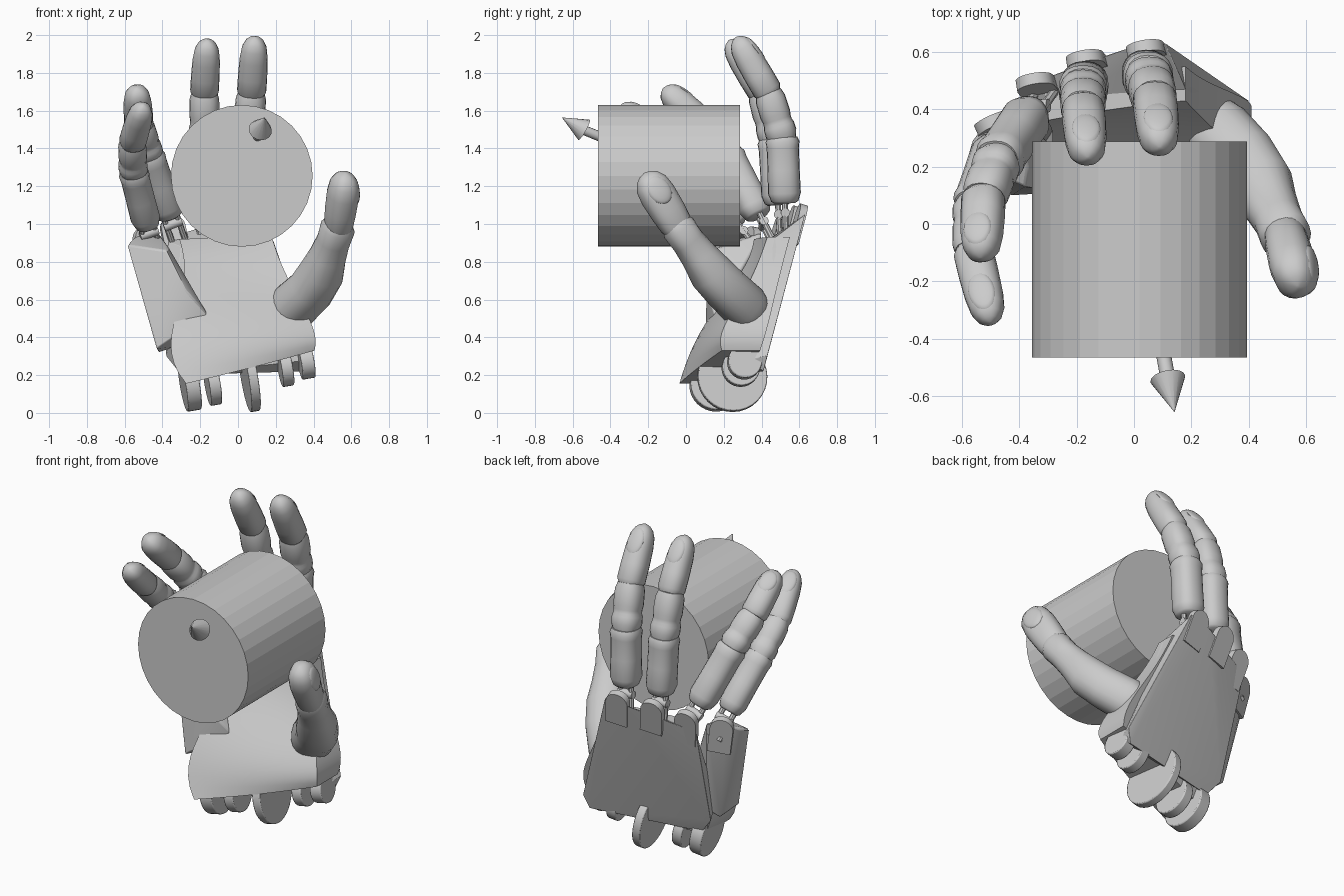
import bpy, bmesh, math
from mathutils import Vector as V

if "Cube" in bpy.data.objects:
    bpy.data.objects.remove(bpy.data.objects["Cube"])


def finish(name, bm, bevel=0.0, smooth=None, segs=2):
    bmesh.ops.recalc_face_normals(bm, faces=bm.faces)
    me = bpy.data.meshes.new(name)
    bm.to_mesh(me)
    bm.free()
    ob = bpy.data.objects.new(name, me)
    bpy.context.collection.objects.link(ob)
    if bevel:
        m = ob.modifiers.new("bevel", "BEVEL")
        m.width, m.segments, m.limit_method = bevel, segs, "ANGLE"
    if smooth:
        bpy.ops.object.select_all(action="DESELECT")
        ob.select_set(True)
        bpy.context.view_layer.objects.active = ob
        bpy.ops.object.shade_smooth_by_angle(angle=math.radians(smooth))
    return ob


def hull(name, pts, bevel=0.015):
    bm = bmesh.new()
    for p in pts:
        bm.verts.new(p)
    bmesh.ops.convex_hull(bm, input=bm.verts)
    bmesh.ops.dissolve_limit(bm, angle_limit=0.03, verts=bm.verts, edges=bm.edges)
    return finish(name, bm, bevel, 35)


def rod(name, a, b, r1, r2, n=32, bevel=0.0, smooth=None):
    """Cylinder or cone from a to b."""
    a, b = V(a), V(b)
    bm = bmesh.new()
    bmesh.ops.create_cone(bm, cap_ends=True, segments=n, radius1=r1, radius2=r2, depth=(b - a).length)
    bm.transform((b - a).to_track_quat("Z", "Y").to_matrix().to_4x4())
    bmesh.ops.translate(bm, verts=bm.verts, vec=(a + b) / 2)
    return finish(name, bm, bevel, smooth)


def disc(name, c, axis, r, thick):
    h = V(axis).normalized() * thick / 2
    return rod(name, V(c) - h, V(c) + h, r, r, 32, 0.006, 35)


def tab(name, c, normal, down, r, length, thick):
    """Flat tongue with a rounded end at c."""
    c, nv = V(c), V(normal).normalized()
    d = (V(down) - nv * V(down).dot(nv)).normalized()
    s = d.cross(nv)
    pts = []
    for h in (-thick / 2, thick / 2):
        for k in range(13):
            a = math.pi * k / 12
            pts.append(c + s * math.cos(a) * r - d * math.sin(a) * r + nv * h)
        pts += [c + s * r * e + d * length + nv * h for e in (-1, 1)]
    return hull(name, pts, 0)


def tube(name, pts, radii, back, depth=1.0, n=20):
    """Loft rounded rings along a path; back is the dorsal direction."""
    pts = [V(p) for p in pts]
    bm, rings = bmesh.new(), []
    for i, (p, r) in enumerate(zip(pts, radii)):
        t = (pts[min(i + 1, len(pts) - 1)] - pts[max(i - 1, 0)]).normalized()
        up = (V(back) - t * V(back).dot(t)).normalized()
        side = t.cross(up)
        ring = []
        for k in range(n):
            a = 2 * math.pi * k / n
            c, s = math.cos(a), math.sin(a)
            ring.append(bm.verts.new(p + side * r * math.copysign(abs(c) ** 0.85, c)
                                     + up * r * depth * math.copysign(abs(s) ** 0.85, s)))
        rings.append(ring)
    for r0, r1 in zip(rings, rings[1:]):
        for k in range(n):
            bm.faces.new((r0[k], r0[(k + 1) % n], r1[(k + 1) % n], r1[k]))
    bm.faces.new(rings[0])
    bm.faces.new(rings[-1])
    return finish(name, bm, 0, 40)


BONE = [(0, .62), (.03, .8), (.15, .97), (.5, .95), (.84, .95), (.93, 1), (1, .88)]
KNOB = [(-.08, .8), (.08, .98), (.25, .97), (.32, .9), (.4, .9), (.5, .96), (.85, .94), (1, .8)]
TIP = [(-.05, .8), (.03, 1), (.3, 1), (.6, .96), (.8, .85), (.91, .64), (.97, .38), (1, .08)]


def phalanx(name, a, b, r, prof, back, depth=1.0):
    a, b = V(a), V(b)
    return tube(name, [a.lerp(b, t) for t, _ in prof], [r * f for _, f in prof], back, depth)


def nail(name, a, b, r, back, depth):
    a, b = V(a), V(b)
    t = (b - a).normalized()
    up = (V(back) - t * V(back).dot(t)).normalized()
    side = t.cross(up)
    c = a.lerp(b, .67) + up * r * depth * .75
    bm = bmesh.new()
    bmesh.ops.create_uvsphere(bm, u_segments=20, v_segments=10, radius=1)
    for v in bm.verts:
        p = v.co.copy()
        v.co = c + side * p.x * r * .66 + t * p.y * (b - a).length * .24 + up * r * (p.z * .22 - p.y * .13)
    return finish(name, bm, 0, 50)


# held cylinder and the arrow coming out of its front
rod("held_cylinder", (.02, .287, 1.255), (.02, -.465, 1.255), .375, .375, 32)
rod("arrow_shaft", (.075, -.30, 1.40), (.122, -.56, 1.505), .026, .026, 12, 0, 40)
rod("arrow_head", (.118, -.54, 1.498), (.141, -.655, 1.563), .062, .001, 16, 0, 40)

# fingers: knuckle, middle joint, end joint, tip, radius, dorsal direction
plate_n = V((-.16, 1, -.3))
fingers = {
    "index": ((.04, .525, 1.06), (.05, .51, 1.46), (.072, .435, 1.70), (.09, .265, 1.99), .088, (0, 1, .4)),
    "middle": ((-.17, .49, 1.05), (-.178, .465, 1.45), (-.178, .40, 1.70), (-.162, .23, 1.975), .086, (0, 1, .4)),
    "ring": ((-.345, .41, 1.0), (-.475, .22, 1.37), (-.525, .09, 1.53), (-.535, -.12, 1.72), .086, (-.3, 1, .6)),
    "little": ((-.47, .30, .95), (-.555, .06, 1.28), (-.56, -.10, 1.43), (-.50, -.345, 1.63), .080, (-.35, 1, .6)),
}
for f, (k, p, d, t, r, back) in fingers.items():
    k, p = V(k), V(p)
    up = (p - k).normalized()
    side = up.cross(V(back)).normalized()
    phalanx(f + "_base_segment", k + up * .05, p, r, BONE, back, 1.02)
    phalanx(f + "_middle_segment", p, d, r * .97, KNOB, back)
    phalanx(f + "_end_segment", d, t, r * .88, TIP, back)
    nail(f + "_nail", d, t, r * .88, back, 1)
    # hinge below the finger
    rod(f + "_hinge_pin", k - side * .05, k + side * .05, .024, .024, 16, 0, 40)
    for s in (-1, 1):
        q = k + side * s * .035
        rod(f + "_hinge_post", q - up * .12, q + up * .08, .016, .016, 8)
    # rounded tongue of the back plate behind the knuckle
    little = f == "little"
    tab(f + "_knuckle_tab", k + V((-.02, .05, -.03)) if little else k + V((0, .08, -.02)),
        (-.45, 1, -.2) if little else plate_n, (.15, 0, -1), .066, .16, .04)

# thumb
tb = (.9, .35, 0)
tube("thumb_base", [(.20, .37, .46), (.245, .355, .51), (.30, .305, .57), (.385, .22, .65), (.445, .13, .745),
                    (.475, .07, .83), (.505, .01, .91), (.528, -.04, .98), (.535, -.06, 1.01)],
     [.07, .11, .125, .12, .115, .096, .086, .09, .07], tb)
td, tt = (.53, -.045, .985), (.572, -.22, 1.27)
phalanx("thumb_end_segment", td, tt, .094, [(-.05, .8), (.05, .93), (.3, 1), (.6, 1.03), (.8, .93),
                                           (.92, .66), (.97, .4), (1, .08)], tb, .84)
nail("thumb_nail", td, tt, .094, tb, .9)

# flat back plate of the palm
hull("palm_back", [(.11, .63, 1.05), (-.03, .61, 1.03), (-.12, .58, 1.0), (-.40, .475, .92), (.40, .43, .30),
                   (.37, .41, .22), (-.38, .30, .30), (-.30, .27, .2), (.18, .47, .93), (.0, .46, .92),
                   (-.30, .38, .88), (-.36, .22, .4), (.38, .33, .28)], .012)

# cupped palm front and heel: smooth surface from three columns, thickened to the back plate
columns = [[(-.275, -.035, .155), (-.47, .03, .38), (-.27, .12, .57), (-.25, .34, .72), (-.31, .36, .92)],
           [(.07, .05, .235), (.05, .0, .45), (.0, .25, .58), (-.05, .38, .75), (-.05, .41, .93)],
           [(.405, .19, .33), (.44, .14, .45), (.33, .30, .58), (.24, .36, .72), (.18, .43, .93)]]


def bezier(pts, t):
    pts = [V(p) for p in pts]
    while len(pts) > 1:
        pts = [a.lerp(b, t) for a, b in zip(pts, pts[1:])]
    return pts[0]


N = 16
bm = bmesh.new()
front, rear = [], []
for j in range(N + 1):
    row = [bezier([bezier(c, j / N) for c in columns], i / N) for i in range(N + 1)]
    front.append([bm.verts.new(p) for p in row])
    rear.append([bm.verts.new((p.x, max(p.y + .01, .57 + .158 * p.x + .323 * (p.z - 1.08)), p.z)) for p in row])
for g in (front, rear):
    for j in range(N):
        for i in range(N):
            bm.faces.new((g[j][i], g[j][i + 1], g[j + 1][i + 1], g[j + 1][i]))
rim = [(0, i) for i in range(N)] + [(j, N) for j in range(N)] + \
      [(N, i) for i in range(N, 0, -1)] + [(j, 0) for j in range(N, 0, -1)]
for (a, b), (c, d) in zip(rim, rim[1:] + rim[:1]):
    bm.faces.new((front[a][b], front[c][d], rear[c][d], rear[a][b]))
finish("palm_front", bm, 0, 40)

# separate strip under the little finger
hull("little_finger_palm", [(-.585, .22, .89), (-.565, .29, .91), (-.52, .35, .95), (-.42, .40, .95),
                            (-.38, .13, .86), (-.37, .2, .88), (-.43, .1, .34), (-.42, .27, .32),
                            (-.33, .28, .35), (-.16, .15, .52), (-.27, .11, .64)], .01)

# wrist hinge lugs
for c, r, w in (((.06, .245, .19), .185, .05), ((-.255, .16, .15), .14, .075), ((-.135, .19, .155), .115, .06),
                ((.25, .29, .24), .10, .06), ((.36, .31, .27), .09, .07)):
    disc("wrist_lug", c, (1, .12, .17), r, w)
